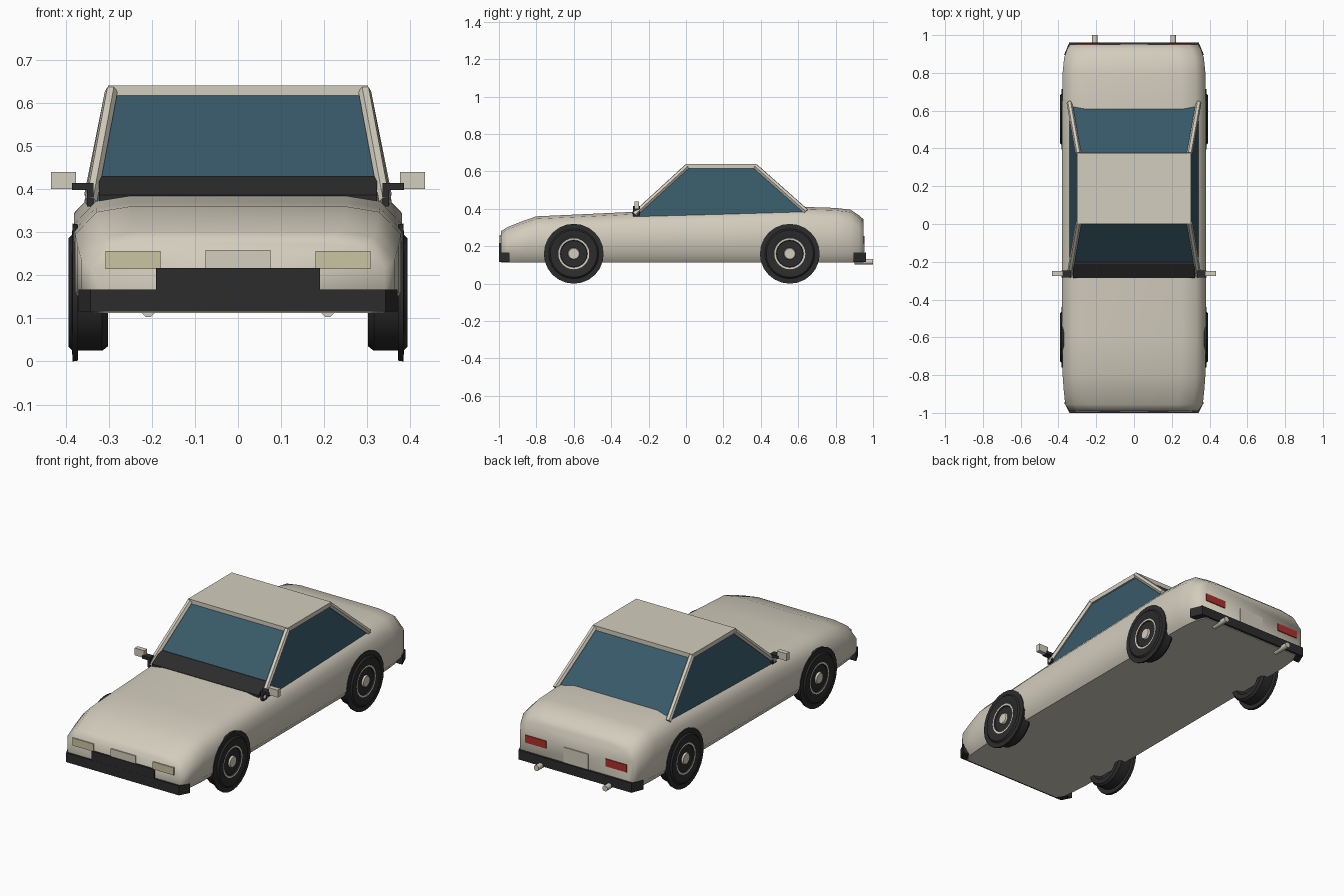
import bpy
import bmesh
import math
from mathutils import Vector, Matrix

if "Cube" in bpy.data.objects:
    bpy.data.objects.remove(bpy.data.objects["Cube"], do_unlink=True)


def material(name, rgb):
    m = bpy.data.materials.new(name)
    m.use_nodes = True
    m.diffuse_color = (*rgb, 1)
    m.node_tree.nodes["Principled BSDF"].inputs["Base Color"].default_value = (*rgb, 1)
    return m


CREAM = material("cream paint", (0.65, 0.61, 0.51))
GLASS = material("blue glass", (0.04, 0.1, 0.14))
BLACK = material("black rubber", (0.025, 0.025, 0.025))
LAMP = material("pale yellow lamp", (0.6, 0.55, 0.36))
RED = material("red lamp", (0.42, 0.03, 0.025))


def finish(name, bm, mats, angle=None):
    bmesh.ops.recalc_face_normals(bm, faces=bm.faces)
    mesh = bpy.data.meshes.new(name)
    bm.to_mesh(mesh)
    bm.free()
    for m in mats:
        mesh.materials.append(m)
    ob = bpy.data.objects.new(name, mesh)
    bpy.context.collection.objects.link(ob)
    if angle:
        bpy.ops.object.select_all(action="DESELECT")
        ob.select_set(True)
        bpy.context.view_layer.objects.active = ob
        bpy.ops.object.shade_smooth_by_angle(angle=math.radians(angle))
    return ob


def loft(name, rings, mats, angle=None):
    """Join matching rings of points and cap both ends."""
    bm = bmesh.new()
    loops = [[bm.verts.new(p) for p in ring] for ring in rings]
    n = len(loops[0])
    for a, b in zip(loops, loops[1:]):
        for i in range(n):
            j = (i + 1) % n
            bm.faces.new((a[i], a[j], b[j], b[i]))
    bm.faces.new(loops[0])
    bm.faces.new(loops[-1])
    return finish(name, bm, mats, angle)


def extrude_x(name, profile, half, mat):
    """Side profile of (y, z) points stretched across the car."""
    return loft(name, [[(x, y, z) for y, z in profile] for x in (-half, half)], [mat])


def box(name, x, y, z, mat):
    ring = [(y[0], z[0]), (y[1], z[0]), (y[1], z[1]), (y[0], z[1])]
    return loft(name, [[(px, *p) for p in ring] for px in x], [mat])


def bar(name, start, end, radius, sides, mat, angle=None):
    a, b = Vector(start), Vector(end)
    bm = bmesh.new()
    turn = (b - a).to_track_quat("Z", "Y").to_matrix().to_4x4()
    spin = Matrix.Rotation(math.pi / sides, 4, "Z")
    bmesh.ops.create_cone(bm, cap_ends=True, segments=sides, radius1=radius, radius2=radius,
                          depth=(b - a).length,
                          matrix=Matrix.Translation((a + b) / 2) @ turn @ spin)
    return finish(name, bm, [mat], angle)


# Body shell: one cross-section per station (y, half width, top height)
stations = [(-0.99, 0.34, 0.28), (-0.955, 0.364, 0.302), (-0.88, 0.372, 0.332),
            (-0.8, 0.378, 0.36), (-0.6, 0.38, 0.369), (-0.28, 0.38, 0.384),
            (0.2, 0.38, 0.397), (0.64, 0.38, 0.41), (0.8, 0.378, 0.405),
            (0.88, 0.37, 0.395), (0.925, 0.355, 0.365), (0.95, 0.34, 0.343)]
rings = []
for y, w, t in stations:
    half = [(w - 0.04, 0.112), (w, 0.16), (w, t - 0.065), (w - 0.05, t - 0.013), (w - 0.13, t)]
    rings.append([(x, y, z) for x, z in half] + [(-x, y, z) for x, z in reversed(half)])
body = loft("body", rings, [CREAM], 65)
for face in body.data.polygons:
    if face.normal.z < -0.95:
        face.use_smooth = False

# Cabin glass and roof
base = [(-0.343, -0.28, 0.355), (0.343, -0.28, 0.355), (0.343, 0.64, 0.38), (-0.343, 0.64, 0.38)]
top = [(-0.292, 0.005, 0.622), (0.292, 0.005, 0.622), (0.292, 0.37, 0.622), (-0.292, 0.37, 0.622)]
loft("cabin_glass", [base, top], [GLASS])
box("roof", (-0.302, 0.302), (0, 0.377), (0.616, 0.64), CREAM)
extrude_x("windscreen_cowl", [(-0.285, 0.36), (-0.285, 0.386), (-0.212, 0.43), (-0.15, 0.43)],
          0.323, BLACK)


def wheel(name, side, y):
    """Lathe a stepped tyre, rim ring and hub around the axle."""
    profile = [(0, 0.345), (0.085, 0.345), (0.1, 0.302), (0.125, 0.302), (0.135, 0.315),
               (0.135, 0.371), (0.158, 0.371), (0.16, 0.384), (0.134, 0.385), (0.126, 0.393),
               (0.09, 0.393), (0.083, 0.389), (0.073, 0.389), (0.07, 0.383),
               (0.032, 0.383), (0.028, 0.392), (0, 0.392)]
    bm = bmesh.new()
    verts = [bm.verts.new((side * x, 0, r)) for r, x in profile]
    edges = [bm.edges.new(pair) for pair in zip(verts, verts[1:])]
    bmesh.ops.spin(bm, geom=verts + edges, axis=(1, 0, 0), cent=(0, 0, 0),
                   angle=math.tau, steps=24, use_duplicate=False)
    bmesh.ops.remove_doubles(bm, verts=bm.verts, dist=0.0005)
    for f in bm.faces:
        c = f.calc_center_median()
        r, x = math.hypot(c.y, c.z), abs(c.x)
        if x > 0.38 and (r < 0.031 or 0.071 < r < 0.083):
            f.material_index = 1
    bmesh.ops.translate(bm, verts=bm.verts, vec=(0, y, 0.16))
    finish(name, bm, [BLACK, CREAM], 35)


# Parts repeated on both sides
for side, label in ((1, "left"), (-1, "right")):
    wheel(label + "_front_wheel", side, -0.6)
    wheel(label + "_rear_wheel", side, 0.555)
    bar(label + "_windscreen_pillar", (side * 0.342, -0.275, 0.37),
        (side * 0.294, 0.006, 0.627), 0.015, 6, CREAM, 35)
    bar(label + "_rear_pillar", (side * 0.342, 0.642, 0.387),
        (side * 0.294, 0.371, 0.627), 0.015, 6, CREAM, 35)
    box(label + "_mirror_stalk", (side * 0.335, side * 0.385), (-0.283, -0.247), (0.398, 0.414), BLACK)
    box(label + "_mirror_foot", (side * 0.335, side * 0.35), (-0.283, -0.247), (0.36, 0.414), BLACK)
    box(label + "_mirror", (side * 0.376, side * 0.434), (-0.275, -0.25), (0.4, 0.44), CREAM)
    box(label + "_headlight", (side * 0.18, side * 0.307), (-0.996, -0.988), (0.215, 0.256), LAMP)
    box(label + "_tail_light", (side * 0.18, side * 0.307), (0.947, 0.955), (0.215, 0.256), RED)
    bar(label + "_exhaust_pipe", (side * 0.208, 0.9, 0.118), (side * 0.208, 1.0, 0.118),
        0.016, 8, CREAM, 50)

# Number plates
box("front_plate", (-0.075, 0.075), (-0.996, -0.988), (0.175, 0.259), CREAM)
box("rear_plate", (-0.075, 0.075), (0.947, 0.955), (0.168, 0.252), CREAM)


def bumper(name, end, inner):
    """Bar whose ends wrap back around the corner of the body."""
    plan = [(0.342, end), (0.37, inner)]
    plan += [(-x, y) for x, y in reversed(plan)]
    loft(name, [[(x, y, z) for x, y in plan] for z in (0.116, 0.167)], [BLACK])


bumper("front_bumper", -1.0, -0.945)
box("front_grille", (-0.19, 0.19), (-0.9995, -0.98), (0.15, 0.217), BLACK)
bumper("rear_bumper", 0.962, 0.895)
